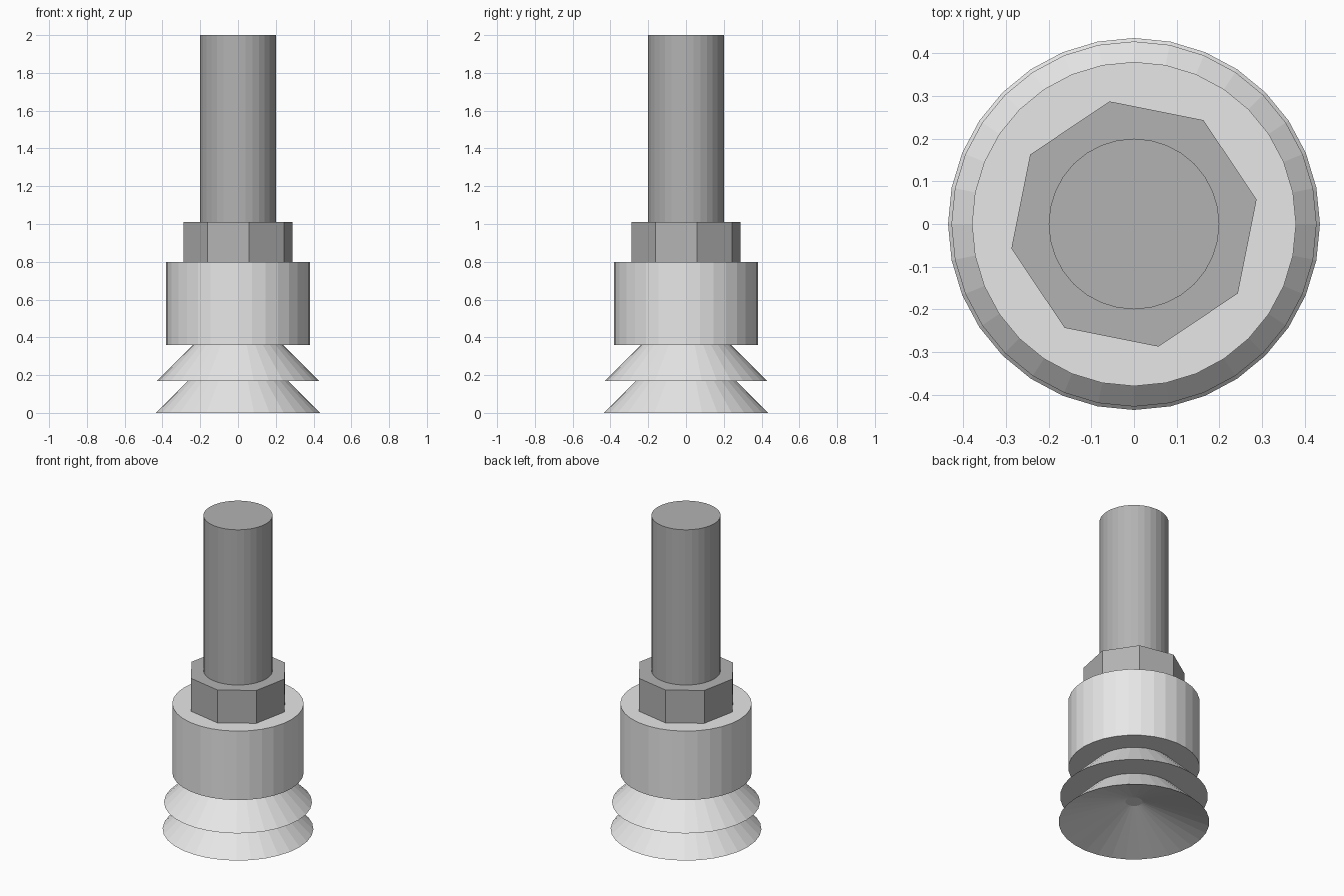
import bpy, bmesh, math

if "Cube" in bpy.data.objects:
    bpy.data.objects.remove(bpy.data.objects["Cube"])


def material(name, value):
    m = bpy.data.materials.new(name)
    m.diffuse_color = (value, value, value, 1)
    m.use_nodes = True
    m.node_tree.nodes["Principled BSDF"].inputs["Base Color"].default_value = m.diffuse_color
    return m


light = material("light_grey", 0.8)
steel = material("mid_grey", 0.45)


def lathe(name, profile, mat, sides=32, turn=0.0):
    """Spin a (radius, z) profile around z and cap both ends."""
    bm = bmesh.new()
    rings = []
    for r, z in profile:
        angles = [turn + math.tau * i / sides for i in range(sides)]
        rings.append([bm.verts.new((r * math.cos(a), r * math.sin(a), z)) for a in angles])
    for low, high in zip(rings, rings[1:]):
        for i in range(sides):
            j = (i + 1) % sides
            bm.faces.new((low[i], low[j], high[j], high[i]))
    bm.faces.new(rings[0][::-1])
    bm.faces.new(rings[-1])
    bmesh.ops.recalc_face_normals(bm, faces=bm.faces)
    me = bpy.data.meshes.new(name)
    bm.to_mesh(me)
    bm.free()
    me.materials.append(mat)
    ob = bpy.data.objects.new(name, me)
    bpy.context.collection.objects.link(ob)
    return ob


# Suction lips: lower one is hollow underneath, upper one is flat underneath
lathe("lower_lip", [(0.05, 0.134), (0.436, 0.0), (0.266, 0.17)], light)
lathe("upper_lip", [(0.428, 0.17), (0.238, 0.36)], light)

# Collar holding the lips
lathe("collar", [(0.38, 0.36), (0.38, 0.80)], light)

# Eight-sided nut, turned a little
lathe("nut", [(0.293, 0.80), (0.293, 1.01)], steel, 8, math.radians(11.25))

# Shaft
lathe("shaft", [(0.2, 1.01), (0.2, 2.0)], steel)
